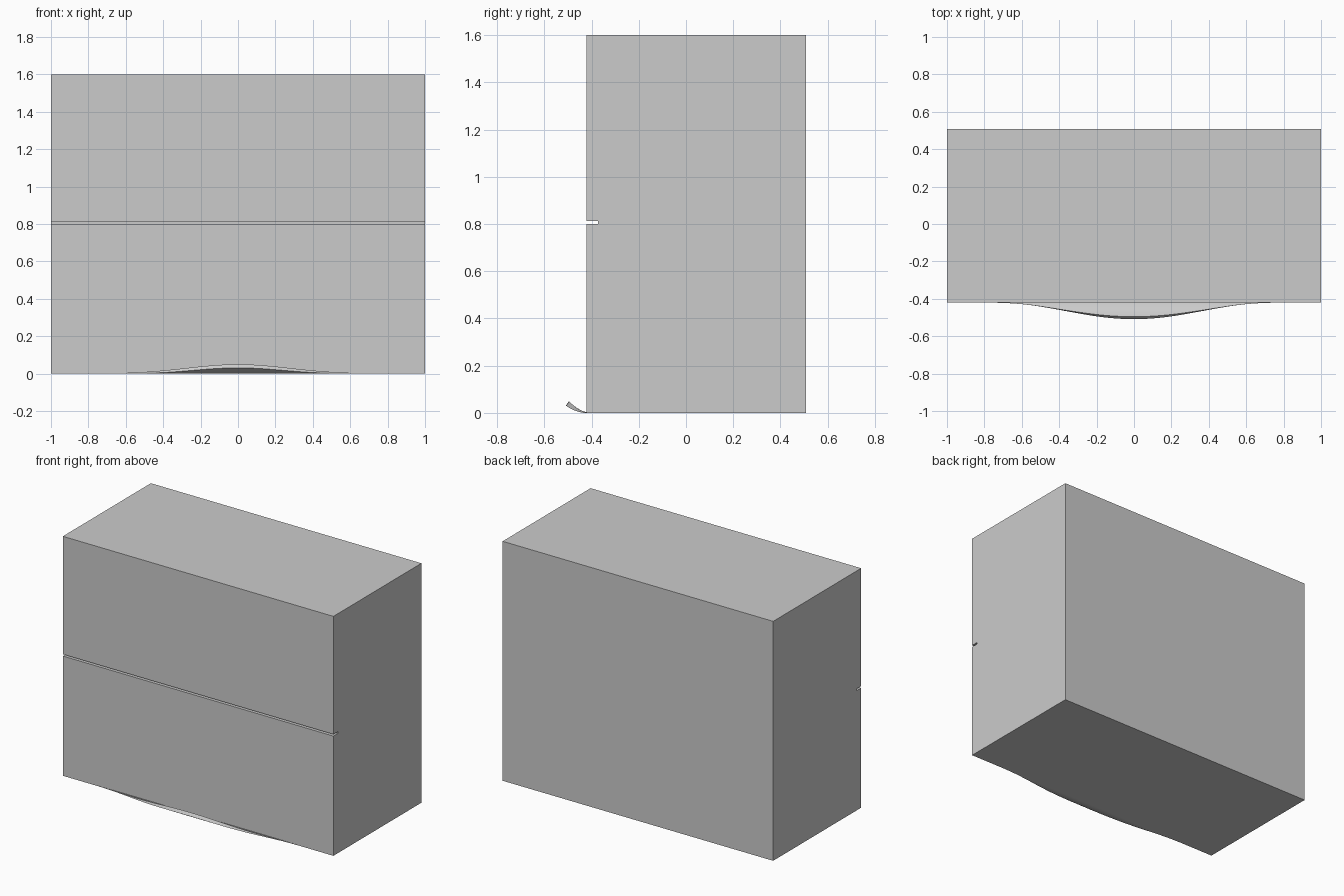
import bpy, bmesh, math

if "Cube" in bpy.data.objects:
    bpy.data.objects.remove(bpy.data.objects["Cube"])

FRONT, BACK = -0.421, 0.508


def finish(name, bm):
    bmesh.ops.recalc_face_normals(bm, faces=bm.faces)
    mesh = bpy.data.meshes.new(name)
    bm.to_mesh(mesh)
    bm.free()
    obj = bpy.data.objects.new(name, mesh)
    bpy.context.collection.objects.link(obj)
    return obj


def loft(name, sections):
    """Skin a row of closed cross-sections and cap both ends."""
    bm = bmesh.new()
    rings = [[bm.verts.new(p) for p in sec] for sec in sections]
    n = len(rings[0])
    for a, b in zip(rings, rings[1:]):
        for i in range(n):
            j = (i + 1) % n
            bm.faces.new((a[i], a[j], b[j], b[i]))
    bm.faces.new(rings[0])
    bm.faces.new(rings[-1])
    return finish(name, bm)


# cabinet body: side profile with the horizontal front groove, extruded in x
profile = [(FRONT, 0), (BACK, 0), (BACK, 1.6), (FRONT, 1.6),
           (FRONT, 0.812), (-0.373, 0.812), (-0.373, 0.80), (FRONT, 0.80)]
loft("cabinet_body", [[(x, y, z) for y, z in profile] for x in (-1, 1)])


# bottom lip: upturned scoop whose reach follows a bell curve across the front
def lip_section(x, steps=10):
    reach = 0.087 * math.cos(math.pi * x / 1.46) ** 2 + 0.0008
    lower, upper = [], []
    for i in range(steps + 1):
        d = reach * i / steps
        z = 4.0 * d * d
        slope = math.atan(8.0 * d)
        t = 0.003 + 0.23 * d
        lower.append((x, FRONT - d, z))
        upper.append((x, FRONT - d + t * math.sin(slope), z + t * math.cos(slope)))
    return lower + upper[::-1]


lip = loft("bottom_lip", [lip_section(-0.73 + 1.46 * i / 48) for i in range(49)])
bpy.context.view_layer.objects.active = lip
lip.select_set(True)
bpy.ops.object.shade_smooth_by_angle(angle=math.radians(35))
